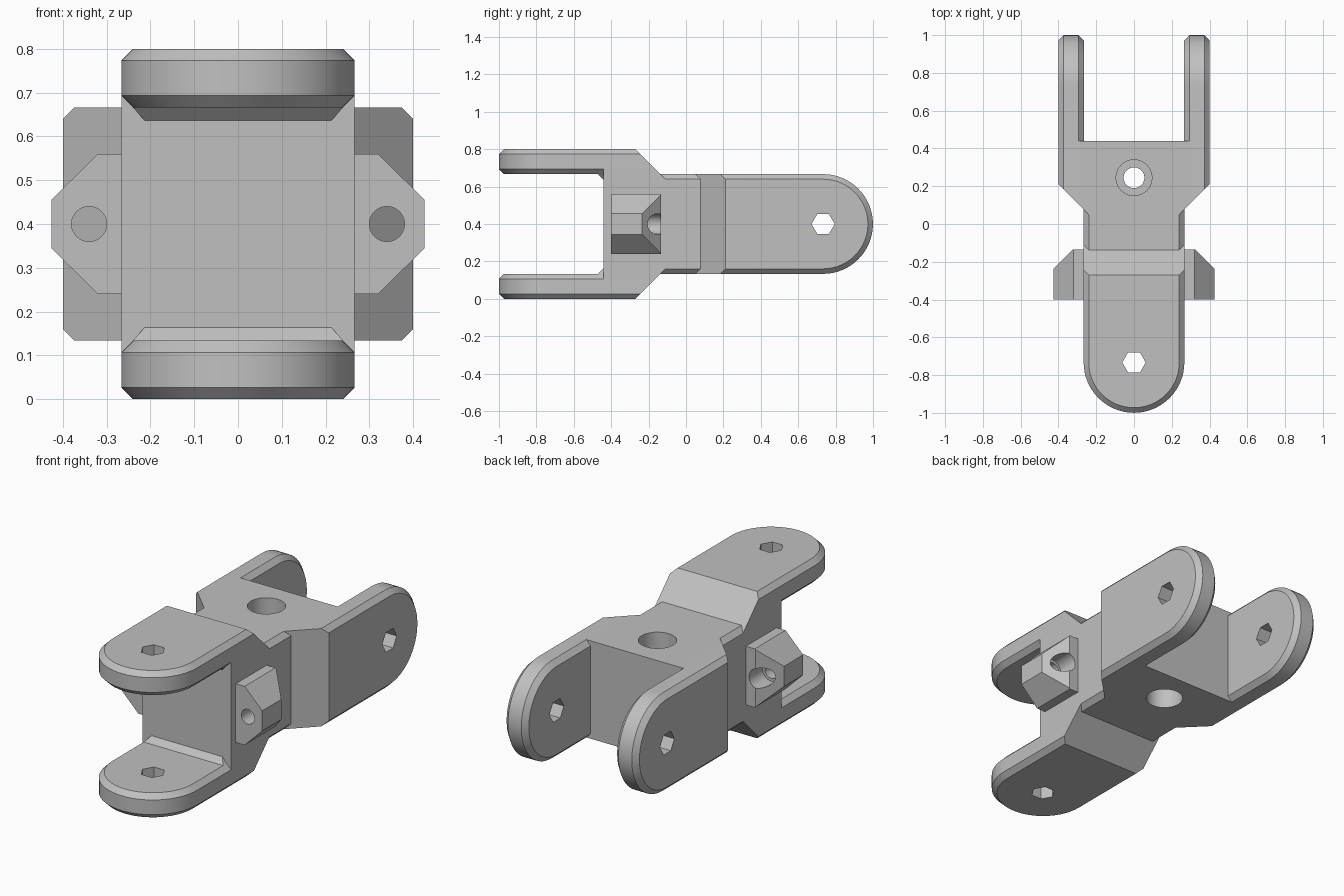
import bpy, bmesh
from math import pi, cos, sin
from mathutils import Vector

if "Cube" in bpy.data.objects:
    bpy.data.objects.remove(bpy.data.objects["Cube"])

grey = bpy.data.materials.new("plain grey")
grey.use_nodes = True
grey.diffuse_color = (0.53, 0.53, 0.53, 1)
grey.node_tree.nodes["Principled BSDF"].inputs["Base Color"].default_value = grey.diffuse_color

MID = 0.4      # height of the centre line
HALF = 0.2665  # half width of arms and body
INNER, OUTER = 0.266, 0.4
CHAMFER = 0.027
SLOT = 0.44    # distance from centre to the slot floor
PIVOT = 0.733


# Each fork works in (spread, width, length) coordinates
def to_back(u, v, l):
    return Vector((u, l, v))


def to_front(u, v, l):
    return Vector((v, -l, u))


def loft(name, rings, slopes=()):
    """Skin a stack of rings, cap it, then trim it with sloping planes."""
    bm = bmesh.new()
    loops = [[bm.verts.new(p) for p in ring] for ring in rings]
    for a, b in zip(loops, loops[1:]):
        for i in range(len(a)):
            j = (i + 1) % len(a)
            bm.faces.new((a[i], a[j], b[j], b[i]))
    bm.faces.new(loops[0])
    bm.faces.new(loops[-1])
    for point, normal in slopes:
        bmesh.ops.bisect_plane(bm, geom=bm.verts[:] + bm.edges[:] + bm.faces[:],
                               plane_co=point, plane_no=normal, clear_outer=True)
        bmesh.ops.holes_fill(bm, edges=[e for e in bm.edges if e.is_boundary])
    bmesh.ops.recalc_face_normals(bm, faces=bm.faces[:])
    mesh = bpy.data.meshes.new(name)
    bm.to_mesh(mesh)
    bm.free()
    mesh.materials.append(grey)
    obj = bpy.data.objects.new(name, mesh)
    obj.location.z = MID
    bpy.context.collection.objects.link(obj)
    return obj


def drill(obj, centre, axis, radius, start, end, sides=40):
    """Cut a round or six-sided hole along one axis."""
    a, b = [(1, 2), (0, 2), (0, 1)][axis]
    rings = []
    for depth in (start, end):
        ring = []
        for i in range(sides):
            p = Vector(centre)
            p[axis] = depth
            t = 2 * pi * i / sides
            p[a] += radius * cos(t)
            p[b] += radius * sin(t)
            ring.append(p)
        rings.append(ring)
    cutter = loft("hole_cutter", rings)
    cutter.hide_render = True
    mod = obj.modifiers.new("hole", "BOOLEAN")
    mod.operation, mod.solver, mod.object = "DIFFERENCE", "EXACT", cutter
    bpy.context.view_layer.objects.active = obj
    bpy.context.view_layer.update()
    bpy.ops.object.modifier_apply(modifier=mod.name)
    bpy.data.objects.remove(cutter)


def box_ring(place, u, v, l):
    return [place(a * u, b * v, l) for a, b in ((-1, -1), (1, -1), (1, 1), (-1, 1))]


def fork(name, place, axis, offset, sides):
    """Two round-ended arms joined by a web with sloping shoulders."""
    cuts = {s: (place(s * offset, 0, 0), place(s, 0, -1)) for s in (1, -1)}
    for s in (1, -1):
        rings = []
        layers = ((INNER, CHAMFER), (INNER + CHAMFER, 0),
                  (OUTER - CHAMFER, 0), (OUTER, CHAMFER))
        for u, inset in layers:
            r = HALF - inset
            arc = [(r * cos(pi * i / 32), PIVOT + r * sin(pi * i / 32)) for i in range(33)]
            outline = arc + [(-r, 0), (r, 0)]
            rings.append([place(s * u, v, l) for v, l in outline])
        arm = loft(f"{sides[s]}_{name}_arm", rings, [cuts[s]])
        drill(arm, place(0, 0, PIVOT), axis, 0.062, -0.5, 0.5, 6)
    return loft(f"{name}_web",
                [box_ring(place, 0.3, HALF, l) for l in (0, SLOT)], cuts.values())


# Back fork with a stepped vertical bore
back_web = fork("back", to_back, 0, 0.19, {1: "left", -1: "right"})
bore = (0, 0.245, 0)
drill(back_web, bore, 2, 0.055, -0.5, 0.5)
for s in (1, -1):
    drill(back_web, bore, 2, 0.095, s * 0.07, s * 0.5)

# Front fork, turned a quarter, with a small bevel in its slot corners
fork("front", to_front, 2, 0.13, {1: "upper", -1: "lower"})
for s, side in ((1, "upper"), (-1, "lower")):
    loft(f"{side}_slot_bevel",
         [[to_front(s * INNER, w * 0.24, SLOT + 0.03),
           to_front(s * (INNER - 0.03), w * 0.213, SLOT),
           to_front(s * INNER, w * 0.24, SLOT)] for w in (-1, 1)])

# Chamfered middle block between the forks
c = HALF - CHAMFER
section = [(c, -HALF), (HALF, -c), (HALF, c), (c, HALF),
           (-c, HALF), (-HALF, c), (-HALF, -c), (-c, -HALF)]
loft("middle_block", [[(x, y, z) for x, z in section] for y in (-0.15, 0.09)])

# Side lugs with a stepped screw hole
lug_section = [(0.25, 0.16), (0.32, 0.16), (0.426, 0.055),
               (0.426, -0.055), (0.32, -0.16), (0.25, -0.16)]
for s, side in ((1, "left"), (-1, "right")):
    lug = loft(f"{side}_lug",
               [[(s * x, y, z) for x, z in lug_section] for y in (-0.4, -0.135)],
               [((s * 0.19, 0, 0), (s, 1, 0))])
    hole = (s * 0.34, 0, 0)
    drill(lug, hole, 1, 0.04, -0.5, 0)
    drill(lug, hole, 1, 0.055, -0.25, 0)

# Smooth the round ends and bores, keep the chamfers crisp
for obj in bpy.context.collection.objects:
    if obj.type == "MESH" and grey.name in obj.data.materials:
        bpy.ops.object.select_all(action="DESELECT")
        obj.select_set(True)
        bpy.context.view_layer.objects.active = obj
        bpy.ops.object.shade_smooth_by_angle()
